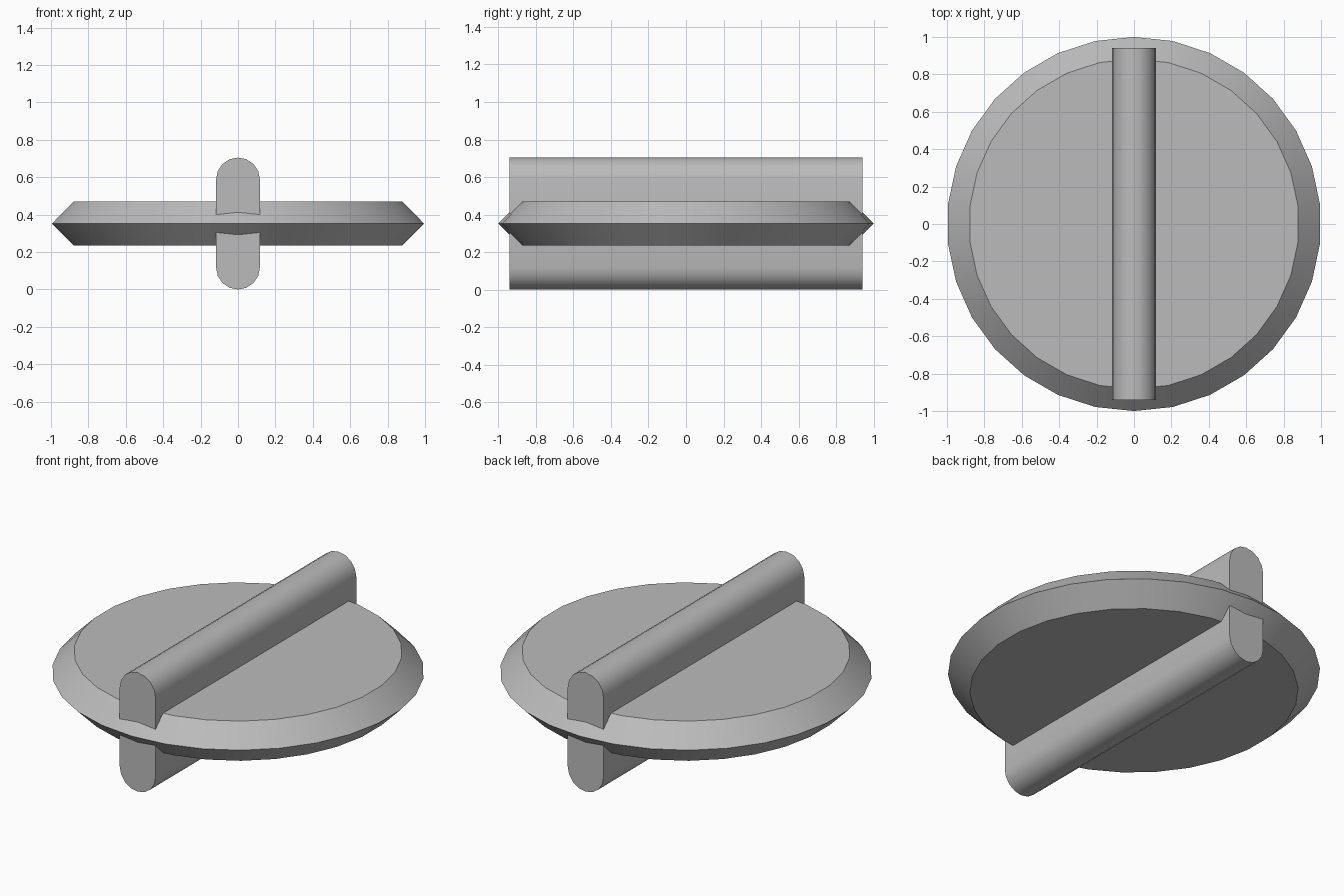
import bpy, bmesh
from math import pi, sin, cos

cube = bpy.data.objects.get("Cube")
if cube:
    bpy.data.objects.remove(cube, do_unlink=True)

MID = 0.3525     # height of the disc rim
HALF = 0.1175    # half thickness of disc and bar

grey = bpy.data.materials.new("plain_grey")
grey.use_nodes = True
grey.diffuse_color = (0.5, 0.5, 0.5, 1)
grey.node_tree.nodes["Principled BSDF"].inputs["Base Color"].default_value = (0.5, 0.5, 0.5, 1)


def loft(name, rings):
    """Skin matching rings of points and cap both ends."""
    bm = bmesh.new()
    loops = [[bm.verts.new(p) for p in ring] for ring in rings]
    n = len(loops[0])
    for a, b in zip(loops, loops[1:]):
        for i in range(n):
            j = (i + 1) % n
            bm.faces.new((a[i], a[j], b[j], b[i]))
    bm.faces.new(loops[0])
    bm.faces.new(loops[-1])
    bmesh.ops.recalc_face_normals(bm, faces=bm.faces)
    mesh = bpy.data.meshes.new(name)
    bm.to_mesh(mesh)
    bm.free()
    mesh.materials.append(grey)
    obj = bpy.data.objects.new(name, mesh)
    bpy.context.collection.objects.link(obj)
    bpy.ops.object.select_all(action='DESELECT')
    obj.select_set(True)
    bpy.context.view_layer.objects.active = obj
    bpy.ops.object.shade_smooth_by_angle(angle=pi / 6)


# Disc with a bevelled, sharp rim
SIDES = 30
profile = [(0.8825, MID - HALF), (1.0, MID), (0.8825, MID + HALF)]
loft("disc", [[(r * sin(2 * pi * i / SIDES), r * cos(2 * pi * i / SIDES), z)
               for i in range(SIDES)] for r, z in profile])

# Long bar through the disc, rounded along its top and bottom
ARC = 8
section = []
for start, z in ((0, 2 * MID - HALF), (pi, HALF)):
    for i in range(ARC + 1):
        a = start + pi * i / ARC
        section.append((HALF * cos(a), z + HALF * sin(a)))
loft("bar", [[(x, y, z) for x, z in section] for y in (-0.94, 0.94)])
